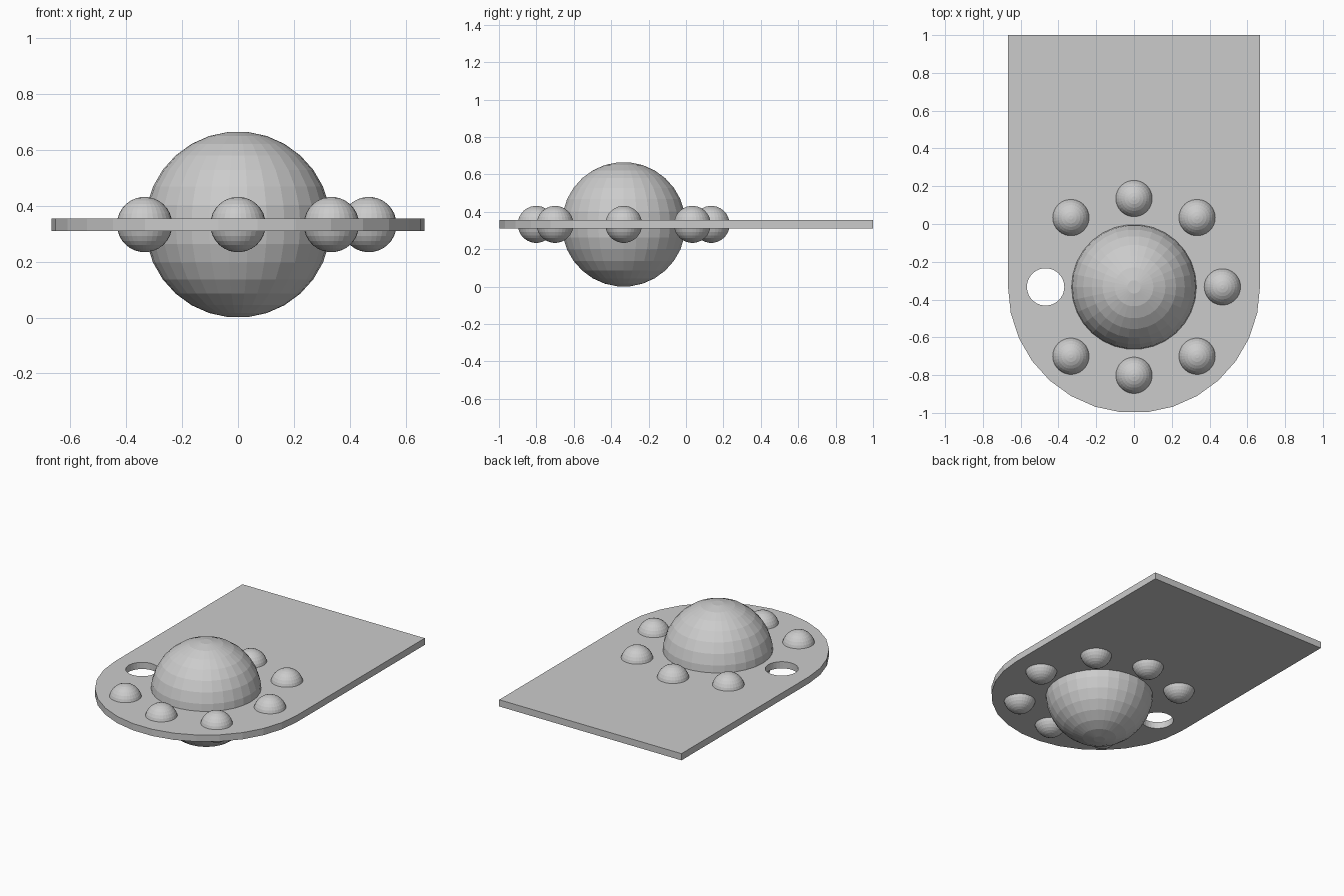
import bpy, bmesh, math

if "Cube" in bpy.data.objects:
    bpy.data.objects.remove(bpy.data.objects["Cube"])

SEG = 30            # sides of every round shape
CY = -0.333         # centre of the rounded end
CZ = 0.3325         # mid-height of plate and balls
THICK = 0.0444

grey = bpy.data.materials.new("light grey")
grey.diffuse_color = (0.6, 0.6, 0.6, 1)
grey.use_nodes = True
grey.node_tree.nodes["Principled BSDF"].inputs["Base Color"].default_value = grey.diffuse_color


def make(name, bm):
    bmesh.ops.recalc_face_normals(bm, faces=bm.faces)
    me = bpy.data.meshes.new(name)
    bm.to_mesh(me)
    bm.free()
    me.materials.append(grey)
    ob = bpy.data.objects.new(name, me)
    bpy.context.collection.objects.link(ob)
    return ob


def prism(name, pts, z0, z1):
    bm = bmesh.new()
    face = bm.faces.new([bm.verts.new((x, y, z0)) for x, y in pts])
    top = bmesh.ops.extrude_face_region(bm, geom=[face])["geom"]
    bmesh.ops.translate(bm, vec=(0, 0, z1 - z0),
                        verts=[v for v in top if isinstance(v, bmesh.types.BMVert)])
    return make(name, bm)


def ball(name, x, y, r):
    """Faceted ball whose rings sit half a step from the poles, with flat caps."""
    bm = bmesh.new()
    n = SEG // 2
    rings = []
    for i in range(n):
        p = math.pi * (i + 0.5) / n
        rings.append([bm.verts.new((x + r * math.sin(p) * math.cos(math.tau * j / SEG),
                                    y + r * math.sin(p) * math.sin(math.tau * j / SEG),
                                    CZ + r * math.cos(p))) for j in range(SEG)])
    for a, b in zip(rings, rings[1:]):
        for j in range(SEG):
            k = (j + 1) % SEG
            bm.faces.new((a[j], b[j], b[k], a[k]))
    bm.faces.new(rings[0])
    bm.faces.new(rings[-1])
    return make(name, bm)


def arc(cx, cy, r, a0, a1, n):
    return [(cx + r * math.cos(math.radians(a0 + (a1 - a0) * i / n)),
             cy + r * math.sin(math.radians(a0 + (a1 - a0) * i / n))) for i in range(n + 1)]


# Flat plate: rectangle with a round front end
outline = arc(0, CY, 0.667, 180, 360, SEG // 2) + [(0.667, 1), (-0.667, 1)]
plate = prism("plate", outline, CZ - THICK / 2, CZ + THICK / 2)

# Round hole on the left
cutter = prism("hole_cutter", arc(-0.468, CY, 0.099, 0, 360, SEG)[:-1], CZ - 0.1, CZ + 0.1)
cutter.hide_render = True
cutter.hide_set(True)
mod = plate.modifiers.new("hole", "BOOLEAN")
mod.operation = "DIFFERENCE"
mod.solver = "EXACT"
mod.object = cutter

# Large centre ball
ball("centre_ball", 0, CY, 0.333)

# Ring of small balls (the left place is the hole)
spots = [(0, 0.468), (0, -0.468), (0.468, 0)]
spots += [(sx * 0.334, sy * 0.367) for sx in (-1, 1) for sy in (-1, 1)]
for i, (x, y) in enumerate(spots):
    ball(f"small_ball_{i + 1}", x, CY + y, 0.099)
